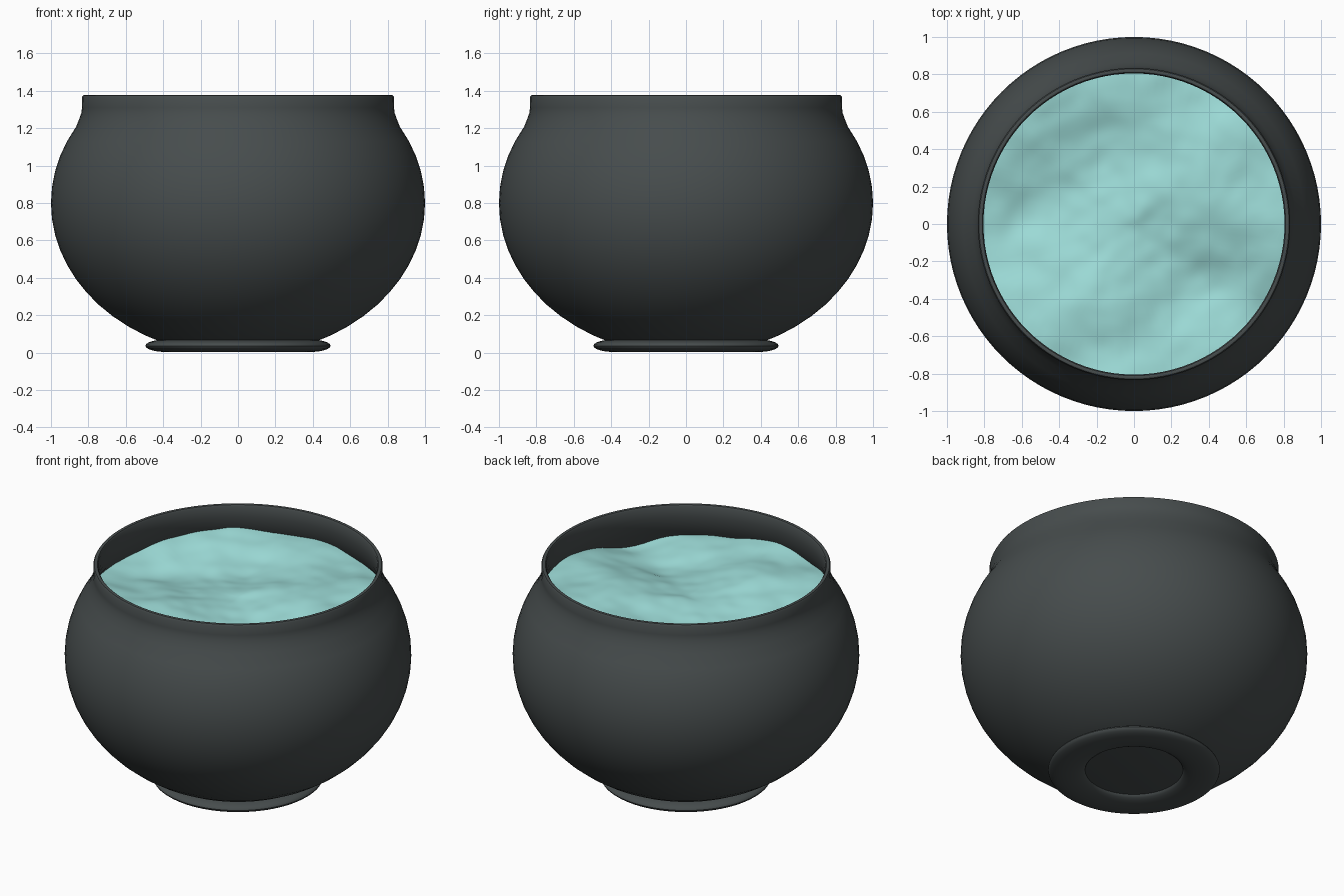
import bpy, bmesh, math
from mathutils import Vector, noise

if "Cube" in bpy.data.objects:
    bpy.data.objects.remove(bpy.data.objects["Cube"])


def material(name, col):
    m = bpy.data.materials.new(name)
    m.diffuse_color = (*col, 1)
    m.use_nodes = True
    m.node_tree.nodes["Principled BSDF"].inputs["Base Color"].default_value = m.diffuse_color
    return m


DARK = material("charcoal", (0.062, 0.073, 0.074))
AQUA = material("pale_aqua", (0.345, 0.73, 0.70))


def finish(name, verts, faces, mat, smooth_angle=40):
    me = bpy.data.meshes.new(name)
    me.from_pydata(verts, [], faces)
    bm = bmesh.new()
    bm.from_mesh(me)
    bmesh.ops.recalc_face_normals(bm, faces=bm.faces)
    bm.to_mesh(me)
    bm.free()
    me.materials.append(mat)
    ob = bpy.data.objects.new(name, me)
    bpy.context.collection.objects.link(ob)
    bpy.ops.object.select_all(action='DESELECT')
    ob.select_set(True)
    bpy.context.view_layer.objects.active = ob
    bpy.ops.object.shade_smooth_by_angle(angle=math.radians(smooth_angle))
    return ob


def lathe(name, profile, mat, n=96, closed=False):
    """Spin (radius, z) points about z; open ends are capped."""
    verts = [(r * math.cos(2 * math.pi * i / n), r * math.sin(2 * math.pi * i / n), z)
             for r, z in profile for i in range(n)]
    k = len(profile)
    faces = []
    for j in range(k if closed else k - 1):
        a, b = j * n, (j + 1) % k * n
        for i in range(n):
            i2 = (i + 1) % n
            faces.append((a + i, a + i2, b + i2, b + i))
    if not closed:
        faces += [tuple(range(n)), tuple(range((k - 1) * n, k * n))]
    return finish(name, verts, faces, mat)


# Bowl: flattened sphere body with a short collar and thin wall
CZ, H = 0.80, 0.815


def body_radius(z):
    return math.sqrt(max(0, 1 - ((z - CZ) / H) ** 2))


angles = [math.radians(a) for a in range(-66, 31, 6)]
outer = [(math.cos(a), CZ + H * math.sin(a)) for a in angles]
collar = [(0.849, 1.25), (0.838, 1.28), (0.834, 1.31), (0.835, 1.365), (0.829, 1.375),
          (0.820, 1.378), (0.811, 1.375), (0.805, 1.365), (0.805, 1.30), (0.813, 1.25)]
inner = [(0.965 * r, CZ + 0.955 * (z - CZ)) for r, z in reversed(outer)]
lathe("bowl", [(0.31, 0.035)] + outer + collar + inner, DARK)

# Foot: flattened ring
lathe("foot_ring", [(0.388 + 0.107 * math.cos(t), 0.037 + 0.033 * math.sin(t))
                    for t in (2 * math.pi * i / 24 for i in range(24))], DARK, closed=True)

# Choppy water: broad swells from a few bumps (x, y, height) plus noise
BUMPS = [(-.45, .68, .06), (-.15, .36, -.02), (-.75, .40, .05), (-.52, .08, -.04),
         (.38, .10, .05), (.38, -.32, -.05), (.55, .48, .04), (.72, .12, -.01),
         (.74, -.45, -.06), (-.2, -.45, .04), (.12, -.72, .0), (-.6, -.5, .03),
         (.05, .75, .04), (.82, .0, .05), (-.05, -.85, .05)]


def water_height(x, y):
    z = 1.165
    for bx, by, h in BUMPS:
        z += h * math.exp(-((x - bx) ** 2 + (y - by) ** 2) / 0.055)
    for f, amp in ((2.6, .030), (5.5, .014), (11, .005)):
        z += amp * noise.noise(Vector((x * f, y * f, 3.7)))
    return min(z, 1.26)


RINGS, SEG = 44, 120
verts, faces = [(0, 0, water_height(0, 0))], []
for j in range(1, RINGS + 1):
    for i in range(SEG):
        a = 2 * math.pi * i / SEG
        c, s = math.cos(a), math.sin(a)
        edge = body_radius(water_height(0.84 * c, 0.84 * s)) - 0.015
        r = edge * j / RINGS
        verts.append((r * c, r * s, water_height(r * c, r * s)))
for i in range(SEG):
    i2 = (i + 1) % SEG
    faces.append((0, 1 + i, 1 + i2))
    for j in range(RINGS - 1):
        a, b = 1 + j * SEG, 1 + (j + 1) * SEG
        faces.append((a + i, b + i, b + i2, a + i2))
water = finish("water", verts, faces, AQUA, 60)
# Keep the open surface facing up
if water.data.polygons[0].normal.z < 0:
    water.data.flip_normals()
